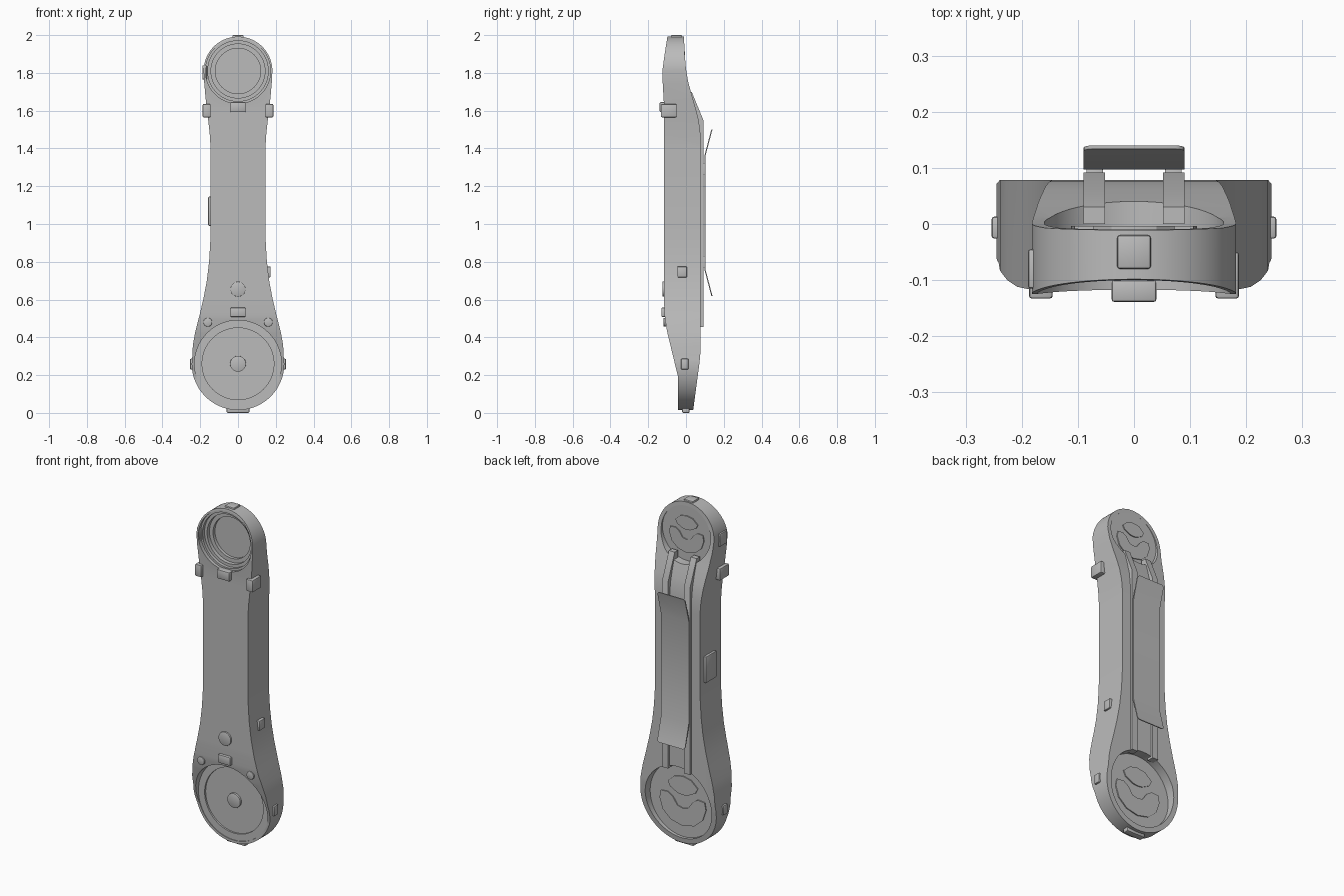
import bpy
import bmesh
from math import radians, sin, cos, pi
from mathutils import Vector

old = bpy.data.objects.get("Cube")
if old:
    bpy.data.objects.remove(old, do_unlink=True)

grey = bpy.data.materials.new("light grey plastic")
grey.use_nodes = True
grey.diffuse_color = (0.5, 0.5, 0.5, 1)
grey.node_tree.nodes["Principled BSDF"].inputs["Base Color"].default_value = (0.5, 0.5, 0.5, 1)


def finish(obj):
    """Smooth the curved faces and keep the sharp edges."""
    bpy.ops.object.select_all(action='DESELECT')
    obj.select_set(True)
    bpy.context.view_layer.objects.active = obj
    bpy.ops.object.shade_smooth_by_angle(angle=radians(30))


def prism(name, pts, axis, a, b, bevel=0, smooth=True):
    """Extrude an outline along y (points are x, z) or x (points are y, z)."""
    bm = bmesh.new()
    verts = [bm.verts.new((p, a, q) if axis == 'y' else (a, p, q)) for p, q in pts]
    face = bm.faces.new(verts)
    moved = bmesh.ops.extrude_face_region(bm, geom=[face])['geom']
    shift = Vector((0, b - a, 0)) if axis == 'y' else Vector((b - a, 0, 0))
    bmesh.ops.translate(bm, vec=shift, verts=[g for g in moved if isinstance(g, bmesh.types.BMVert)])
    if bevel:
        bmesh.ops.bevel(bm, geom=bm.edges[:], offset=bevel, segments=2, profile=0.5, affect='EDGES')
    bmesh.ops.recalc_face_normals(bm, faces=bm.faces)
    mesh = bpy.data.meshes.new(name)
    bm.to_mesh(mesh)
    bm.free()
    mesh.materials.append(grey)
    obj = bpy.data.objects.new(name, mesh)
    bpy.context.collection.objects.link(obj)
    if smooth:
        finish(obj)
    return obj


def arc(cx, cz, r, start, end, n):
    steps = [radians(start + (end - start) * i / n) for i in range(n + 1)]
    return [(cx + r * cos(t), cz + r * sin(t)) for t in steps]


def circle(cx, cz, r, n=64):
    return arc(cx, cz, r, 0, 360, n)[:-1]


def mirrored(half):
    """Complete an outline from its +x half, listed end to end."""
    return half + [(-x, z) for x, z in reversed(half) if x > 1e-5]


def box(name, x, y, z, bevel=0.005):
    pts = [(x[0], z[0]), (x[1], z[0]), (x[1], z[1]), (x[0], z[1])]
    return prism(name, pts, 'y', y[0], y[1], bevel)


def combine(obj, tool, operation):
    mod = obj.modifiers.new(operation, 'BOOLEAN')
    mod.operation, mod.object, mod.solver = operation, tool, 'EXACT'
    bpy.context.view_layer.objects.active = obj
    bpy.ops.object.modifier_apply(modifier=mod.name)
    bpy.data.objects.remove(tool, do_unlink=True)


LOW, HIGH = 0.26, 1.81   # heights of the two round ends

# Body: front outline intersected with the side profile
waist = [(0.239, 0.36), (0.226, 0.43), (0.203, 0.52), (0.182, 0.61), (0.165, 0.7),
         (0.153, 0.8), (0.147, 0.9), (0.145, 1.0), (0.145, 1.4), (0.15, 1.48),
         (0.16, 1.57), (0.171, 1.66), (0.179, 1.75)]
outline = arc(0, LOW, 0.245, -90, 10, 28) + waist + arc(0, HIGH, 0.182, 0, 90, 24)
body = prism("body", mirrored(outline), 'y', -0.3, 0.3, smooth=False)
side = [(-0.042, -0.1), (-0.042, 0.19), (-0.1, 0.43), (-0.112, 0.5), (-0.116, 0.58),
        (-0.116, 1.62), (-0.123, 1.74), (-0.125, 1.81), (-0.116, 1.88), (-0.094, 2.02),
        (-0.012, 2.02), (-0.007, 1.9), (0, 1.82), (0.012, 1.75), (0.03, 1.685),
        (0.052, 1.61), (0.068, 1.545), (0.076, 1.48), (0.078, 1.42), (0.078, 0.34),
        (0.072, 0.27), (0.028, -0.06)]
combine(body, prism("profile", side, 'x', -0.4, 0.4, smooth=False), 'INTERSECT')

# Round recesses: height, radius, floor, open side
recesses = [(LOW, 0.23, -0.038, -0.3), (LOW, 0.19, -0.028, -0.3),
            (HIGH, 0.172, -0.1, -0.3), (HIGH, 0.16, -0.082, -0.3),
            (HIGH, 0.143, -0.06, -0.3), (HIGH, 0.12, -0.042, -0.3),
            (LOW, 0.215, 0.025, 0.3), (HIGH, 0.16, -0.01, 0.3)]
for z, r, floor, opening in recesses:
    combine(body, prism("recess", circle(0, z, r), 'y', floor, opening, smooth=False), 'DIFFERENCE')
finish(body)

# Raised shapes on the back discs
fan = [(0, 0.65), (0.25, 0.6), (0.45, 0.42), (0.38, 0.28), (0.15, 0.16), (0, 0.14)]
bowl = [(0, -0.22), (0.16, -0.18), (0.3, 0.02), (0.45, 0.12), (0.66, 0.1), (0.7, -0.1),
        (0.6, -0.4), (0.35, -0.62), (0, -0.7)]
for label, z, r, y in (("lower", LOW, 0.215, 0.025), ("upper", HIGH, 0.16, -0.01)):
    for shape, half in (("fan", fan), ("bowl", bowl)):
        pts = [(px * r, z + pz * r) for px, pz in mirrored(half)]
        prism(f"{label}_back_{shape}", pts, 'y', y - 0.004, y + 0.006)

# Rails, side latches, side buttons and front studs, in pairs
rail = [(0.05, 0.455), (0.092, 0.455), (0.092, 1.55), (0.03, 1.7), (0, 1.7)]
for s, name in ((1, "left"), (-1, "right")):
    def span(a, b):
        return sorted((s * a, s * b))
    prism(f"{name}_rail", rail, 'x', *span(0.052, 0.09))
    box(f"{name}_latch", span(0.145, 0.187), (-0.133, -0.05), (1.565, 1.635))
    box(f"{name}_lower_button", span(0.23, 0.254), (-0.026, 0.013), (0.23, 0.287))
    prism(f"{name}_front_stud", circle(s * 0.16, 0.48, 0.023, 32), 'y', -0.118, -0.08, 0.002)
    for z in (0.8, 1.29):
        box(f"{name}_clip_pad", span(0.055, 0.085), (0.085, 0.098), (z - 0.03, z + 0.03), 0.002)

# Belt clip with flared ends
inner = [(0.134, 0.62), (0.097, 0.76), (0.097, 1.36), (0.134, 1.5)]
clip = prism("belt_clip", inner + [(y + 0.006, z) for y, z in reversed(inner)], 'x', -0.09, 0.09,
             smooth=False)
bm = bmesh.new()
bm.from_mesh(clip.data)
corners = [e for e in bm.edges if e.calc_length() < 0.01
           and all(abs(v.co.z - 1.06) > 0.43 for v in e.verts)]
bmesh.ops.bevel(bm, geom=corners, offset=0.016, segments=4, profile=0.5, affect='EDGES')
bm.to_mesh(clip.data)
bm.free()
finish(clip)

# Single buttons, tabs and nubs
box("top_nub", (-0.03, 0.03), (-0.08, -0.02), (1.97, 2.0))
box("bottom_nub", (-0.06, 0.06), (-0.02, 0.018), (0, 0.04))
box("upper_front_tab", (-0.04, 0.04), (-0.139, -0.1), (1.592, 1.645))
box("lower_front_tab", (-0.04, 0.04), (-0.131, -0.1), (0.508, 0.557))
box("right_long_button", (-0.158, -0.13), (-0.06, 0.04), (0.99, 1.145))
box("left_side_button", (0.14, 0.173), (-0.046, 0.005), (0.717, 0.775))
box("right_upper_button", (-0.189, -0.165), (-0.115, -0.045), (1.765, 1.84))
prism("front_round_button", circle(0, 0.655, 0.04, 48), 'y', -0.125, -0.1, 0.002)
prism("disc_centre_button", circle(0, LOW, 0.042, 48), 'y', -0.04, -0.02, 0.002)
